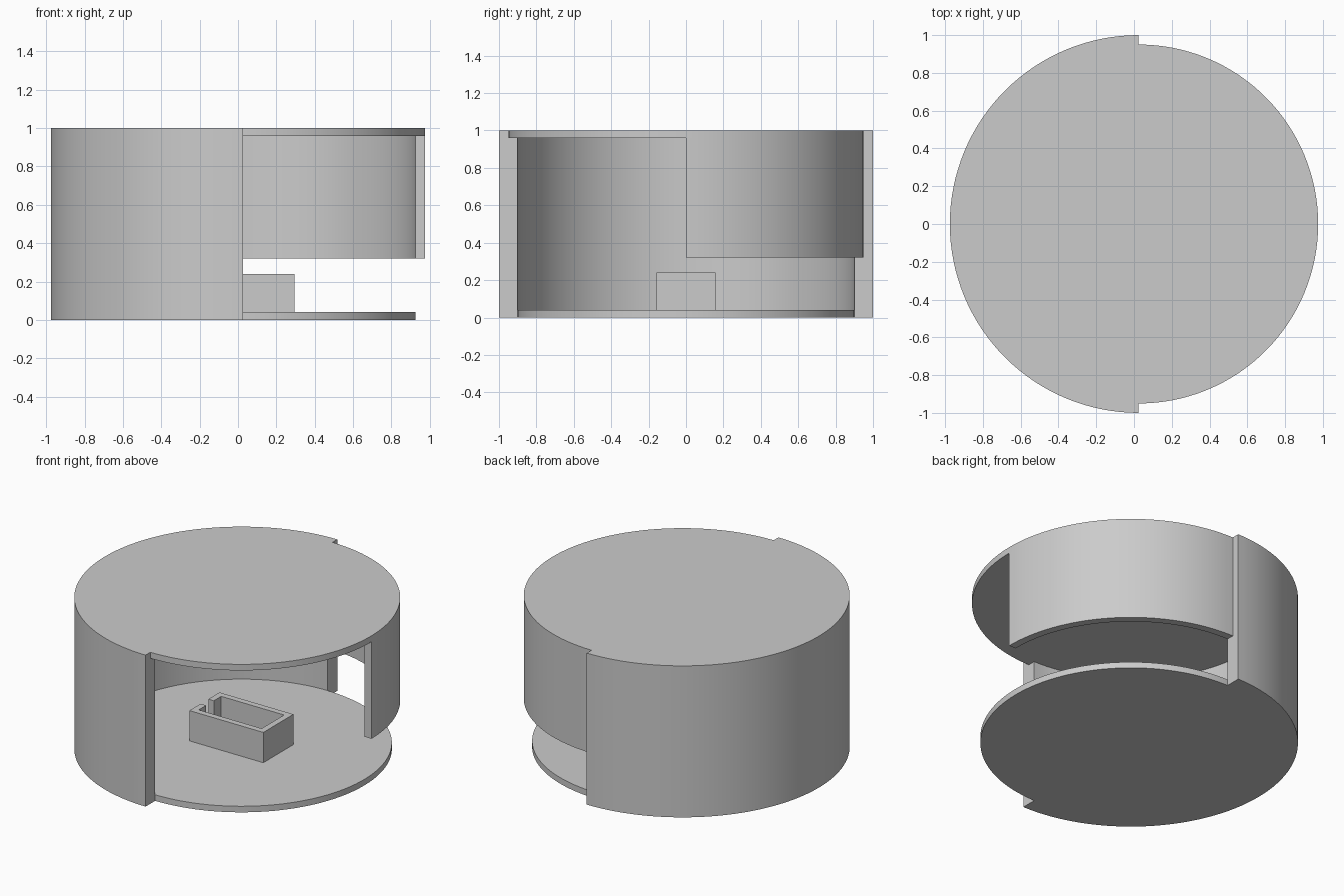
import bpy, bmesh
from math import cos, sin, pi, radians

if "Cube" in bpy.data.objects:
    bpy.data.objects.remove(bpy.data.objects["Cube"], do_unlink=True)

CX = 0.025                  # axis of the round enclosure
R_OUT, R_LID, R_IN = 1.0, 0.95, 0.9
HEIGHT, PLATE = 1.0, 0.04

grey = bpy.data.materials.new("light grey")
grey.use_nodes = True
grey.diffuse_color = (0.6, 0.6, 0.6, 1)
grey.node_tree.nodes["Principled BSDF"].inputs["Base Color"].default_value = (0.6, 0.6, 0.6, 1)


def arc(radius, start, end, steps):
    angles = [start + (end - start) * i / steps for i in range(steps + 1)]
    return [(radius * cos(a), radius * sin(a)) for a in angles]


def prism(name, outline, z0, z1):
    """Extrude a closed outline, given around the axis, from z0 to z1."""
    bm = bmesh.new()
    base = bm.faces.new([bm.verts.new((CX + x, y, z0)) for x, y in outline])
    top = bmesh.ops.extrude_face_region(bm, geom=[base])["geom"]
    bmesh.ops.translate(bm, vec=(0, 0, z1 - z0),
                        verts=[g for g in top if isinstance(g, bmesh.types.BMVert)])
    bmesh.ops.recalc_face_normals(bm, faces=bm.faces)
    mesh = bpy.data.meshes.new(name)
    bm.to_mesh(mesh)
    bm.free()
    mesh.materials.append(grey)
    obj = bpy.data.objects.new(name, mesh)
    bpy.context.collection.objects.link(obj)
    bpy.ops.object.select_all(action="DESELECT")
    obj.select_set(True)
    bpy.context.view_layer.objects.active = obj
    bpy.ops.object.shade_smooth_by_angle(angle=radians(30))
    return obj


def curved_wall(name, r_in, r_out, start, end, steps, z0, z1):
    outline = arc(r_out, start, end, steps) + arc(r_in, end, start, steps)
    return prism(name, outline, z0, z1)


# Floor plate
prism("floor_plate", arc(R_IN, 0, 2 * pi, 128)[:-1], 0, PLATE)

# Full-height half wall on the right
curved_wall("fixed_half_wall", R_IN, R_OUT, pi / 2, 3 * pi / 2, 64, 0, HEIGHT)

# Lid: sits inside the half wall and reaches further over the open half
prism("lid", arc(R_LID, -pi / 2, pi / 2, 64) + arc(R_IN, pi / 2, 3 * pi / 2, 64),
      HEIGHT - PLATE, HEIGHT)

# Hanging quarter wall at the back left
curved_wall("hanging_quarter_wall", R_IN, R_LID, 0, pi / 2, 32, 0.32, HEIGHT - PLATE)

# Open tray with a slot in its right end
hx, hy, wall, slot = 0.27, 0.157, 0.04, 0.04
ix, iy = hx - wall, hy - wall
prism("slotted_tray", [(-hx, -slot), (-hx, -hy), (hx, -hy), (hx, hy), (-hx, hy), (-hx, slot),
                       (-ix, slot), (-ix, iy), (ix, iy), (ix, -iy), (-ix, -iy), (-ix, -slot)],
      PLATE, 0.24)
